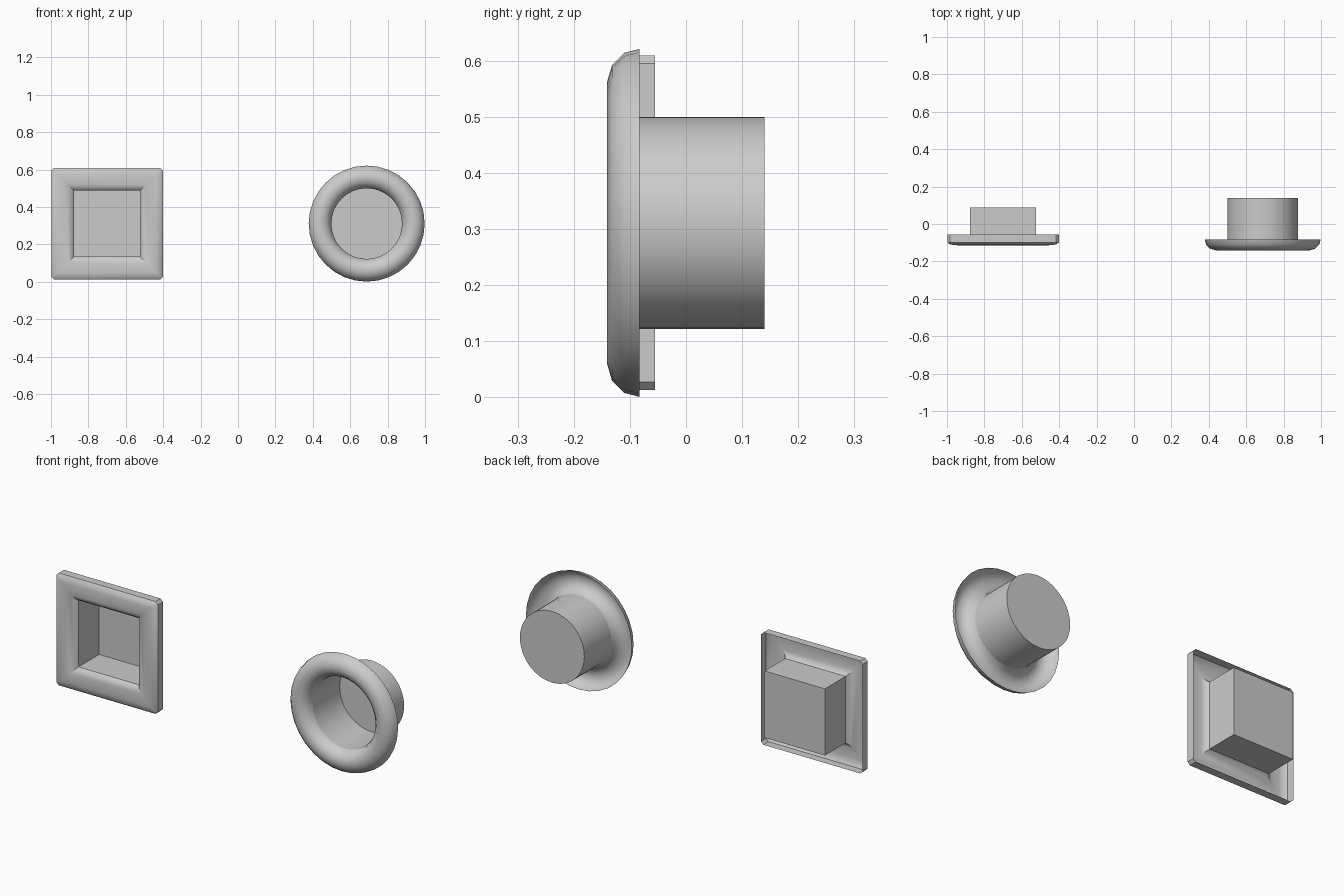
import bpy, bmesh, math

if "Cube" in bpy.data.objects:
    bpy.data.objects.remove(bpy.data.objects["Cube"])


def loft(name, rings, cap_last=False):
    """Skin consecutive closed rings of points, optionally closing the last one."""
    bm = bmesh.new()
    loops = [[bm.verts.new(p) for p in ring] for ring in rings]
    for a, b in zip(loops, loops[1:]):
        n = len(a)
        for i in range(n):
            j = (i + 1) % n
            bm.faces.new((a[i], a[j], b[j], b[i]))
    if cap_last:
        bm.faces.new(loops[-1])
    bmesh.ops.remove_doubles(bm, verts=bm.verts, dist=1e-4)
    bmesh.ops.recalc_face_normals(bm, faces=bm.faces)
    # open shells: make the rim crown (or the pocket mouth side) face the front
    front = min(bm.faces, key=lambda f: f.calc_center_median().y)
    if front.normal.y > 0.01:
        bmesh.ops.reverse_faces(bm, faces=bm.faces)
    me = bpy.data.meshes.new(name)
    bm.to_mesh(me)
    bm.free()
    ob = bpy.data.objects.new(name, me)
    bpy.context.collection.objects.link(ob)
    bpy.context.view_layer.objects.active = ob
    bpy.ops.object.select_all(action='DESELECT')
    ob.select_set(True)
    bpy.ops.object.shade_smooth_by_angle(angle=math.radians(35))
    return ob


def circle(cx, cz, r, y, n):
    return [(cx + r * math.cos(2 * math.pi * i / n), y,
             cz + r * math.sin(2 * math.pi * i / n)) for i in range(n)]


def square(cx, cz, h, y, c):
    """Square ring of half-size h with corners cut by c."""
    k = h - c
    pts = [(h, -k), (h, k), (k, h), (-k, h), (-h, k), (-h, -k), (-k, -h), (k, -h)]
    return [(cx + x, y, cz + z) for x, z in pts]


# Round flush pull: thin rolled rim and deep cup
RX, RZ = 0.688, 0.311
rim = [(0.31, -0.083), (0.303, -0.110), (0.281, -0.132), (0.25, -0.141),
       (0.219, -0.132), (0.197, -0.110), (0.189, -0.083)]
loft("round_rim", [circle(RX, RZ, r, y, 32) for r, y in rim])
loft("round_cup", [circle(RX, RZ, 0.189, y, 48) for y in (-0.09, 0.14)], True)

# Square flush pull: softly domed frame with cut corners and a shallow box pocket
SX, SZ = -0.70, 0.311
frame = [(0.298, -0.055, 0.014), (0.298, -0.098, 0.014), (0.286, -0.108, 0.006),
         (0.262, -0.113, 0), (0.235, -0.114, 0), (0.208, -0.109, 0),
         (0.188, -0.099, 0), (0.177, -0.085, 0)]
loft("square_frame", [square(SX, SZ, h, y, c) for h, y, c in frame])
loft("square_pocket", [square(SX, SZ, 0.177, y, 0) for y in (-0.085, 0.088)], True)
